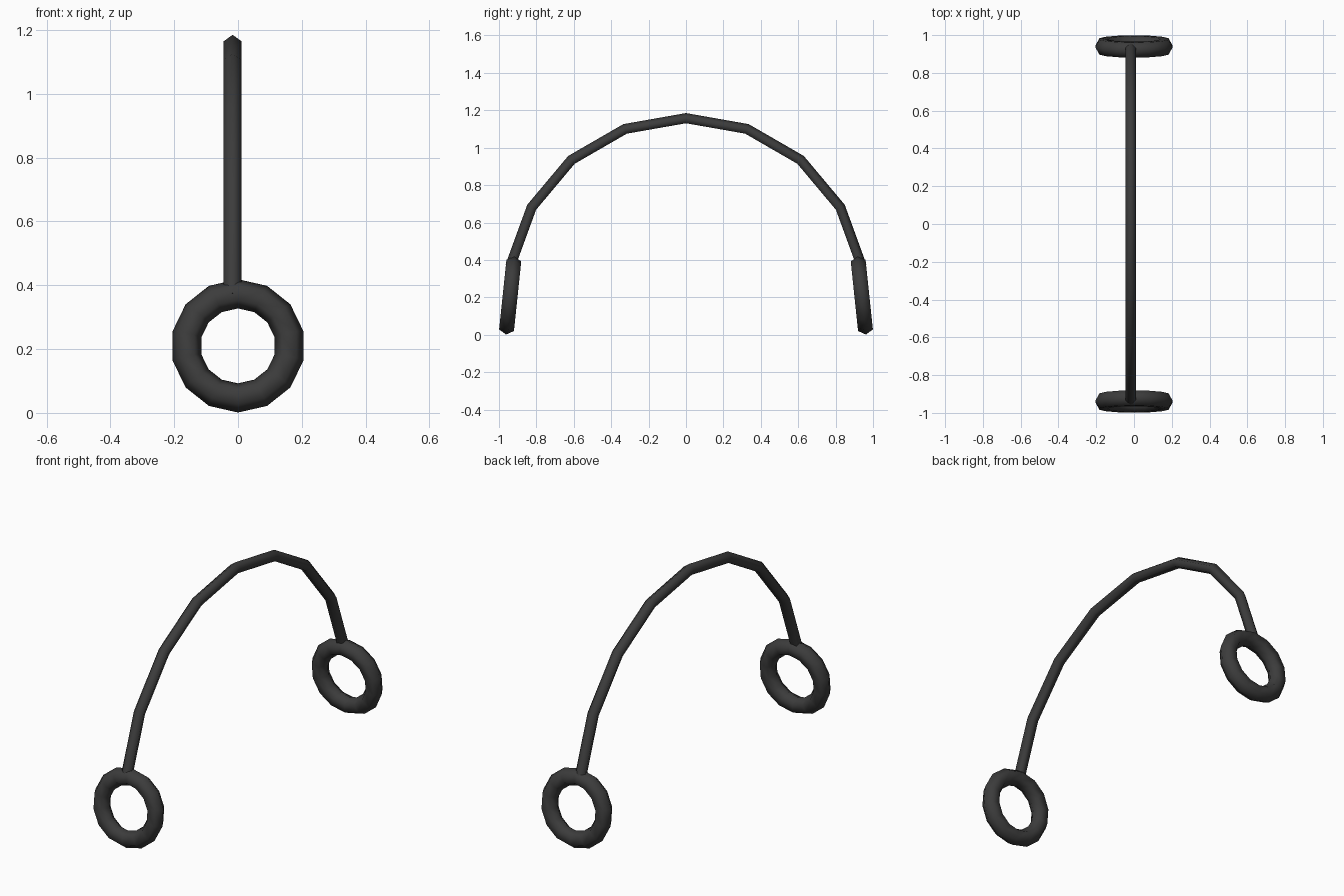
import bpy, bmesh
from math import sin, cos, radians, pi
from mathutils import Matrix, Vector

cube = bpy.data.objects.get("Cube")
if cube:
    bpy.data.objects.remove(cube)

charcoal = bpy.data.materials.new("charcoal")
charcoal.use_nodes = True
colour = (0.045, 0.045, 0.045, 1)
charcoal.diffuse_color = colour
charcoal.node_tree.nodes["Principled BSDF"].inputs["Base Color"].default_value = colour


def sweep(name, frames, sides, radius, closed):
    """Skin a regular section along frames of (centre, outward, sideways, stretch)."""
    bm = bmesh.new()
    rings = []
    for centre, outward, sideways, stretch in frames:
        ring = []
        for i in range(sides):
            a = 2 * pi * i / sides
            ring.append(bm.verts.new(centre + radius * (cos(a) * stretch * outward + sin(a) * sideways)))
        rings.append(ring)
    pairs = list(zip(rings, rings[1:]))
    if closed:
        pairs.append((rings[-1], rings[0]))
    for a, b in pairs:
        for i in range(sides):
            j = (i + 1) % sides
            bm.faces.new((a[i], a[j], b[j], b[i]))
    if not closed:
        bm.faces.new(rings[0])
        bm.faces.new(rings[-1])
    bmesh.ops.recalc_face_normals(bm, faces=bm.faces)
    for face in bm.faces:
        face.smooth = len(face.verts) == 4
    mesh = bpy.data.meshes.new(name)
    bm.to_mesh(mesh)
    bm.free()
    mesh.materials.append(charcoal)
    obj = bpy.data.objects.new(name, mesh)
    bpy.context.collection.objects.link(obj)
    return obj


# Headband: arch in the YZ plane, slightly off centre
side = Vector((1, 0, 0))
arch = []
for step in range(-4, 5):
    a = radians(20 * step)
    out = Vector((0, sin(a), cos(a)))
    arch.append((Vector((-0.017, 0, 0.205)) + 0.95 * out, out, side, 1))
sweep("headband", arch, 5, 0.03, False)

# Ear rings: tilted so that their lower edges spread apart
for name, sign in (("front_ring", -1), ("back_ring", 1)):
    loop = []
    for i in range(14):
        a = 2 * pi * i / 14
        out = Vector((sin(a), 0, cos(a)))
        loop.append((0.164 * out, out, Vector((0, 1, 0)), 1))
    ring = sweep(name, loop, 6, 0.046, True)
    ring.data.transform(Matrix.Translation((0, 0.94 * sign, 0.21)) @ Matrix.Rotation(radians(6 * sign), 4, "X"))
